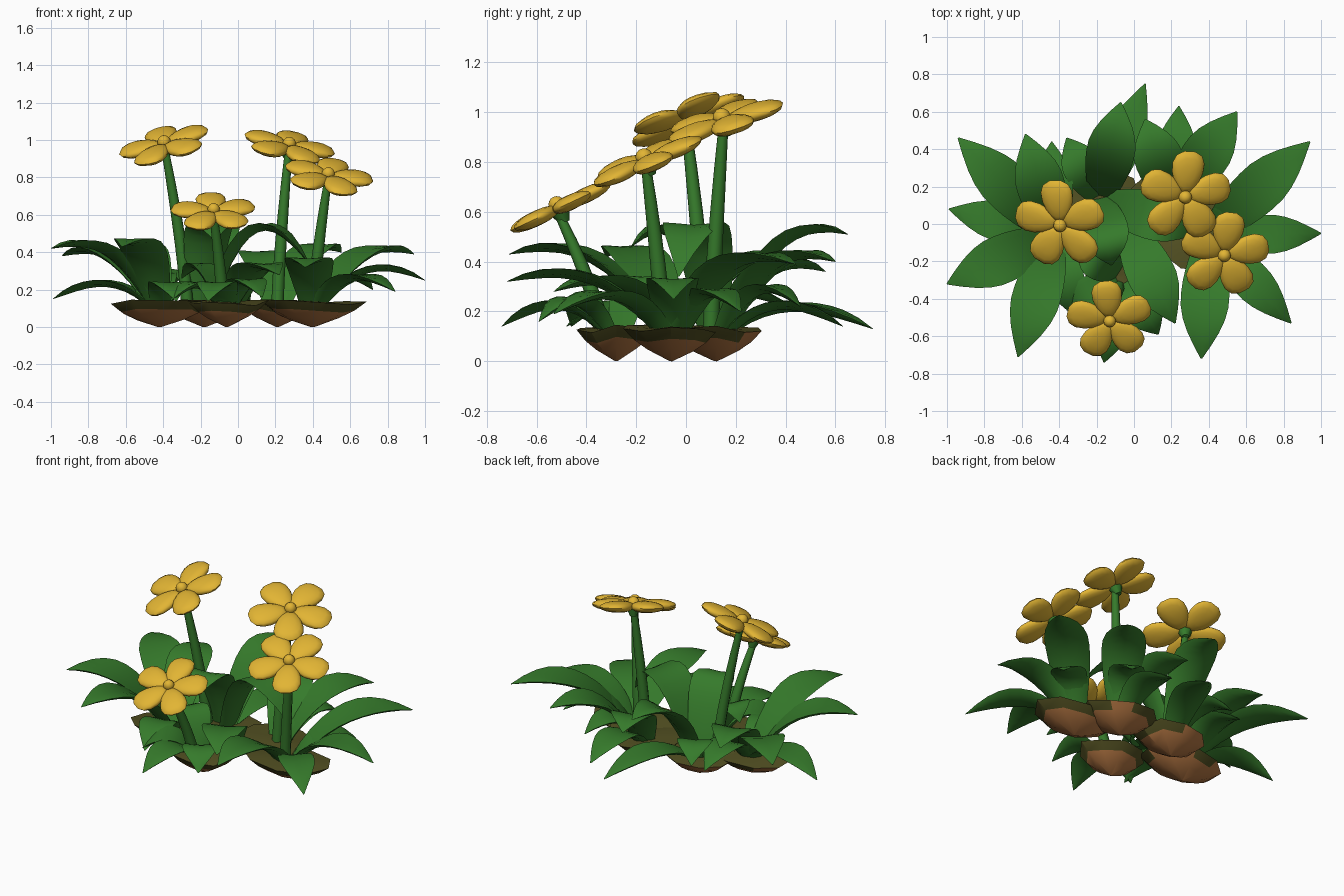
import bpy, bmesh, math, random
from mathutils import Vector, Matrix

if "Cube" in bpy.data.objects:
    bpy.data.objects.remove(bpy.data.objects["Cube"])

random.seed(4)
TAU = math.tau


def material(name, rgb):
    m = bpy.data.materials.new(name)
    m.diffuse_color = (*rgb, 1)
    m.use_nodes = True
    m.node_tree.nodes["Principled BSDF"].inputs["Base Color"].default_value = m.diffuse_color
    return m


GREEN = material("leaf green", (0.036, 0.195, 0.024))
YELLOW = material("petal yellow", (0.76, 0.46, 0.034))
BROWN = material("soil brown", (0.45, 0.18, 0.055))
OLIVE = material("moss olive", (0.085, 0.080, 0.016))


def finish(name, bm, mats, angle=50):
    bmesh.ops.recalc_face_normals(bm, faces=bm.faces[:])
    me = bpy.data.meshes.new(name)
    bm.to_mesh(me)
    bm.free()
    for m in mats:
        me.materials.append(m)
    ob = bpy.data.objects.new(name, me)
    bpy.context.collection.objects.link(ob)
    bpy.ops.object.select_all(action='DESELECT')
    ob.select_set(True)
    bpy.context.view_layer.objects.active = ob
    bpy.ops.object.shade_smooth_by_angle(angle=math.radians(angle))


def loft(bm, rings):
    """Skin a list of equal-length point rings and cap both ends."""
    vs = [[bm.verts.new(p) for p in r] for r in rings]
    n = len(vs[0])
    for a, b in zip(vs, vs[1:]):
        for i in range(n):
            bm.faces.new((a[i], a[(i + 1) % n], b[(i + 1) % n], b[i]))
    bm.faces.new(vs[0])
    bm.faces.new(vs[-1])


# Soil clumps: jagged pointed bowls, brown below and mossy at the rim
def clump(name, x, y, rx, ry):
    bm = bmesh.new()
    n = 9
    jit = [random.uniform(0.88, 1.05) for _ in range(n)]
    rings = []
    for r, z in ((0.03, 0), (0.5, 0.047), (0.78, 0.085), (1, 0.13), (0.6, 0.135), (0.05, 0.13)):
        rings.append([(x + rx * r * j * math.cos(TAU * i / n), y + ry * r * j * math.sin(TAU * i / n),
                       z + 0.25 * r * (j - 0.97)) for i, j in enumerate(jit)])
    loft(bm, rings)
    for f in bm.faces:
        f.material_index = 1 if f.calc_center_median().z > 0.097 else 0
    finish(name, bm, [BROWN, OLIVE], 30)


# Leaves: lens-section blades on an arching path; high leaves are broader
def leaf(name, base, tip, arch=None):
    high = tip[2] > 0.27
    half = 0.13 if high else 0.105
    arch = arch or (0.14 if high else 0.2)
    p0, p2 = Vector((*base, 0.1)), Vector(tip)
    d = Vector((p2.x - p0.x, p2.y - p0.y, 0))
    p0 += d.normalized() * 0.03
    p1 = p0 + d * 0.4
    p1.z = p2.z + arch
    side = Vector((-d.y, d.x, 0)).normalized()
    bm = bmesh.new()
    rings = []
    for i in range(11):
        t = i / 10
        if t < 0.55:
            w = 0.5 + 0.5 * math.sin(TAU / 4 * t / 0.55)
        else:
            w = 0.03 + 0.97 * math.cos(TAU / 4 * (t - 0.55) / 0.45)
        c = p0 * (1 - t) ** 2 + p1 * 2 * t * (1 - t) + p2 * t * t
        nor = ((p1 - p0) * (1 - t) + (p2 - p1) * t).normalized().cross(side)
        hw, th = half * w, 0.016 * min(1, w * 2)
        ring = []
        for k in range(8):
            u, v = math.cos(TAU * k / 8), math.sin(TAU * k / 8)
            ring.append(c + side * hw * u + nor * (th * v + 0.2 * hw * (u * u - 0.4)))
        rings.append(ring)
    loft(bm, rings)
    finish(name, bm, [GREEN])


def plant(key, x, y, rx, ry, tips):
    clump("soil_clump_" + key, x, y, rx, ry)
    for i, tip in enumerate(tips):
        leaf(f"leaf_{key}_{i + 1}", (x, y), tip)


# Five plants, each a soil clump with leaf tips around it
plant("left", -.42, -.06, .29, .2, [(-.94, .46, .38), (-.99, .08, .15), (-1, -.32, .42), (-.62, -.71, .43),
                                    (-.58, .48, .4), (-.44, .44, .2), (-.33, -.48, .14)])
plant("back_left", -.18, .12, .24, .2, [(-.07, .65, .51), (-.36, .46, .22), (.06, .75, .13)])
plant("back_right", .21, .12, .24, .2, [(.24, .63, .14), (.55, .6, .4), (.4, .46, .22), (.06, .56, .36)])
plant("right", .4, -.06, .29, .2, [(.94, .44, .39), (1, -.05, .25), (.84, -.53, .19),
                                   (.36, -.72, .32), (.72, .22, .2)])
plant("front", -.06, -.28, .22, .17, [(-.16, -.74, .14), (.13, -.59, .16), (-.36, -.46, .14), (-.3, -.12, .26)])
# Tall leaves arching over the middle
leaf("tall_leaf_right", (-.18, .12), (.38, -.03, .34), 0.5)
leaf("tall_leaf_front", (-.2, .16), (-.12, -.22, .46), 0.26)
leaf("tall_leaf_front_right", (-.04, 0), (.22, -.53, .28), 0.16)


# Stems: tapered tubes that lean out more toward the top
def stem(name, base, head):
    bm = bmesh.new()
    rings = []
    for i in range(6):
        t = i / 5
        s, r = t ** 1.3, 0.033 - 0.013 * t * t
        x, y = (b + (h - b) * s for b, h in zip(base, head))
        z = 0.1 + (head[2] - 0.12) * t
        rings.append([(x + r * math.cos(TAU * k / 8), y + r * math.sin(TAU * k / 8), z) for k in range(8)])
    loft(bm, rings)
    finish(name, bm, [GREEN])


# Flower heads: five plump petals, a button centre and a green calyx
def flower(key, base, centre, slope, phase, size):
    stem("stem_" + key, base, centre)
    nor = Vector((-slope[0], -slope[1], 1)).normalized()
    frame = Matrix.Translation(centre) @ Vector((0, 0, 1)).rotation_difference(nor).to_matrix().to_4x4()
    bm = bmesh.new()
    for k in range(5):
        made = bmesh.ops.create_uvsphere(bm, u_segments=14, v_segments=8, radius=1)["verts"]
        turn = Matrix.Rotation(math.radians(phase + 72 * k), 4, 'Z')
        for v in made:
            x, y, z = v.co
            y = math.copysign(abs(y) ** 0.85, y)
            p = Vector((0.134 + 0.119 * x, (0.085 + 0.024 * x) * y, 0.034 * z + 0.006))
            v.co = frame @ turn @ (p * size)
    bmesh.ops.create_uvsphere(bm, u_segments=12, v_segments=8, radius=0.036 * size,
                              matrix=frame @ Matrix.Translation((0, 0, 0.022)))
    finish(f"flower_{key}_petals", bm, [YELLOW])
    bm = bmesh.new()
    bmesh.ops.create_cone(bm, cap_ends=True, segments=8, radius1=0.02, radius2=0.04, depth=0.045,
                          matrix=frame @ Matrix.Translation((0, 0, -0.035)))
    finish(f"flower_{key}_calyx", bm, [GREEN])


flower("left", (-.27, .08), (-.39, 0, .97), (.27, .38), 95, 1)
flower("back", (.21, .1), (.27, .15, .96), (-.2, .3), 85, 1)
flower("right", (.4, -.09), (.48, -.16, .8), (-.14, .41), 82, .97)
flower("front", (-.08, -.33), (-.13, -.51, .61), (0, .47), 96, .92)
